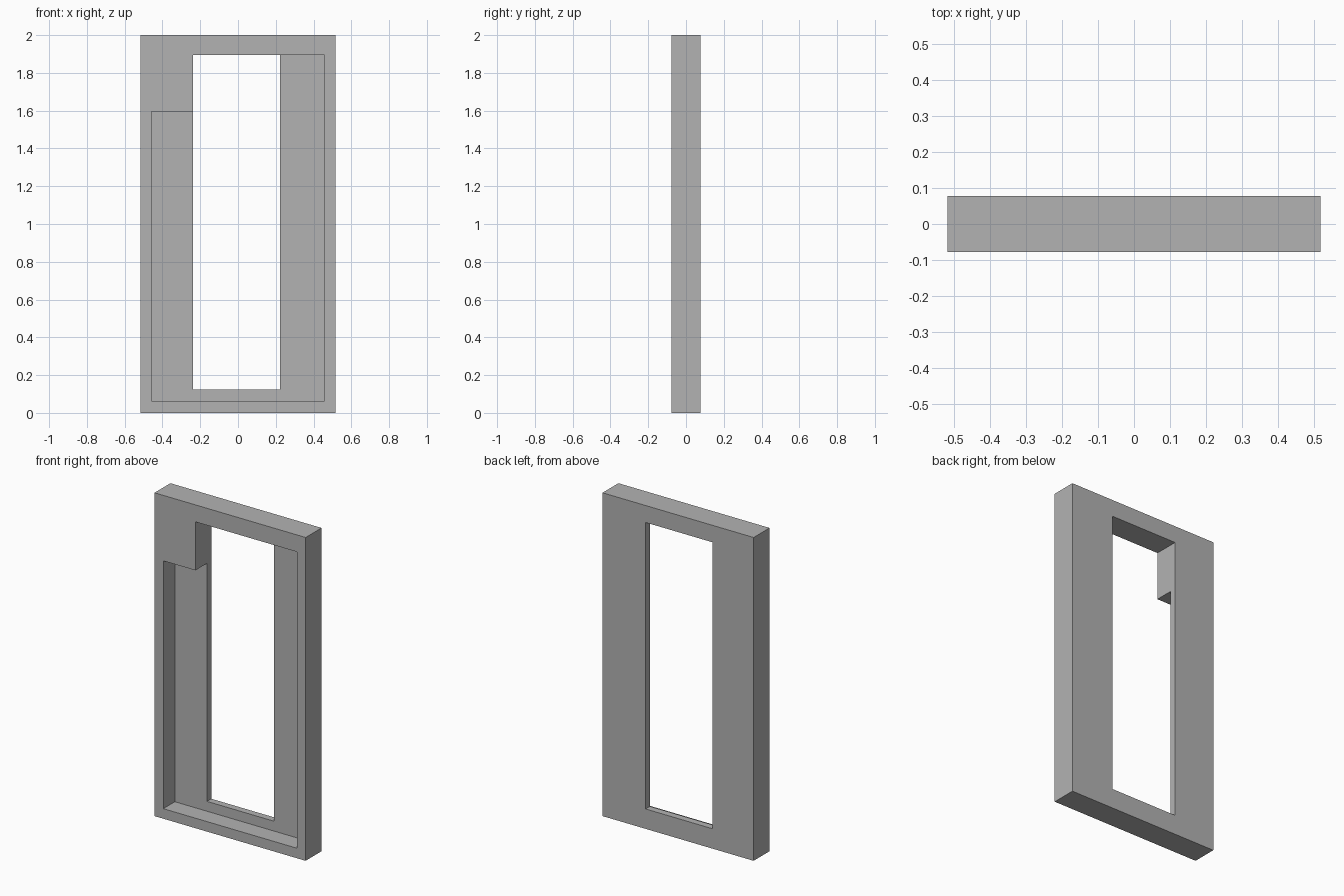
import bpy
import bmesh

cube = bpy.data.objects.get("Cube")
if cube:
    bpy.data.objects.remove(cube, do_unlink=True)

WIDTH, DEPTH, HEIGHT = 1.034, 0.155, 2.0
FRONT, BACK = -DEPTH / 2, DEPTH / 2
RECESS_FLOOR = 0.035
HEAD = 1.895           # top of both the opening and the recess

grey = bpy.data.materials.new("plain grey")
grey.use_nodes = True
colour = (0.45, 0.45, 0.45, 1)
grey.diffuse_color = colour
grey.node_tree.nodes["Principled BSDF"].inputs["Base Color"].default_value = colour


def prism(name, outline, y0, y1):
    """Extrude an (x, z) outline from y0 to y1."""
    bm = bmesh.new()
    face = bm.faces.new([bm.verts.new((x, y0, z)) for x, z in outline])
    new = bmesh.ops.extrude_face_region(bm, geom=[face])["geom"]
    verts = [v for v in new if isinstance(v, bmesh.types.BMVert)]
    bmesh.ops.translate(bm, verts=verts, vec=(0, y1 - y0, 0))
    bmesh.ops.recalc_face_normals(bm, faces=bm.faces)
    mesh = bpy.data.meshes.new(name)
    bm.to_mesh(mesh)
    bm.free()
    mesh.materials.append(grey)
    obj = bpy.data.objects.new(name, mesh)
    bpy.context.collection.objects.link(obj)
    return obj


def rectangle(x0, x1, z0, z1):
    return [(x0, z0), (x1, z0), (x1, z1), (x0, z1)]


def cut(body, cutter):
    """Subtract the cutter from the body and discard it."""
    mod = body.modifiers.new("cut", "BOOLEAN")
    mod.operation = "DIFFERENCE"
    mod.solver = "EXACT"
    mod.object = cutter
    bpy.context.view_layer.objects.active = body
    bpy.ops.object.modifier_apply(modifier=mod.name)
    bpy.data.objects.remove(cutter, do_unlink=True)


# Solid slab
panel = prism("frame_panel", rectangle(-WIDTH / 2, WIDTH / 2, 0, HEIGHT), FRONT, BACK)

# Tall opening through the full depth
left, right = -0.237, 0.222
cut(panel, prism("opening_cutter", rectangle(left, right, 0.123, HEAD),
                 FRONT - 0.1, BACK + 0.1))

# Front recess, stepped around the solid upper corner block
side, sill, step = 0.457, 0.062, 1.595
recess = [(-side, sill), (side, sill), (side, HEAD),
          (left, HEAD), (left, step), (-side, step)]
cut(panel, prism("recess_cutter", recess, FRONT - 0.1, RECESS_FLOOR))
